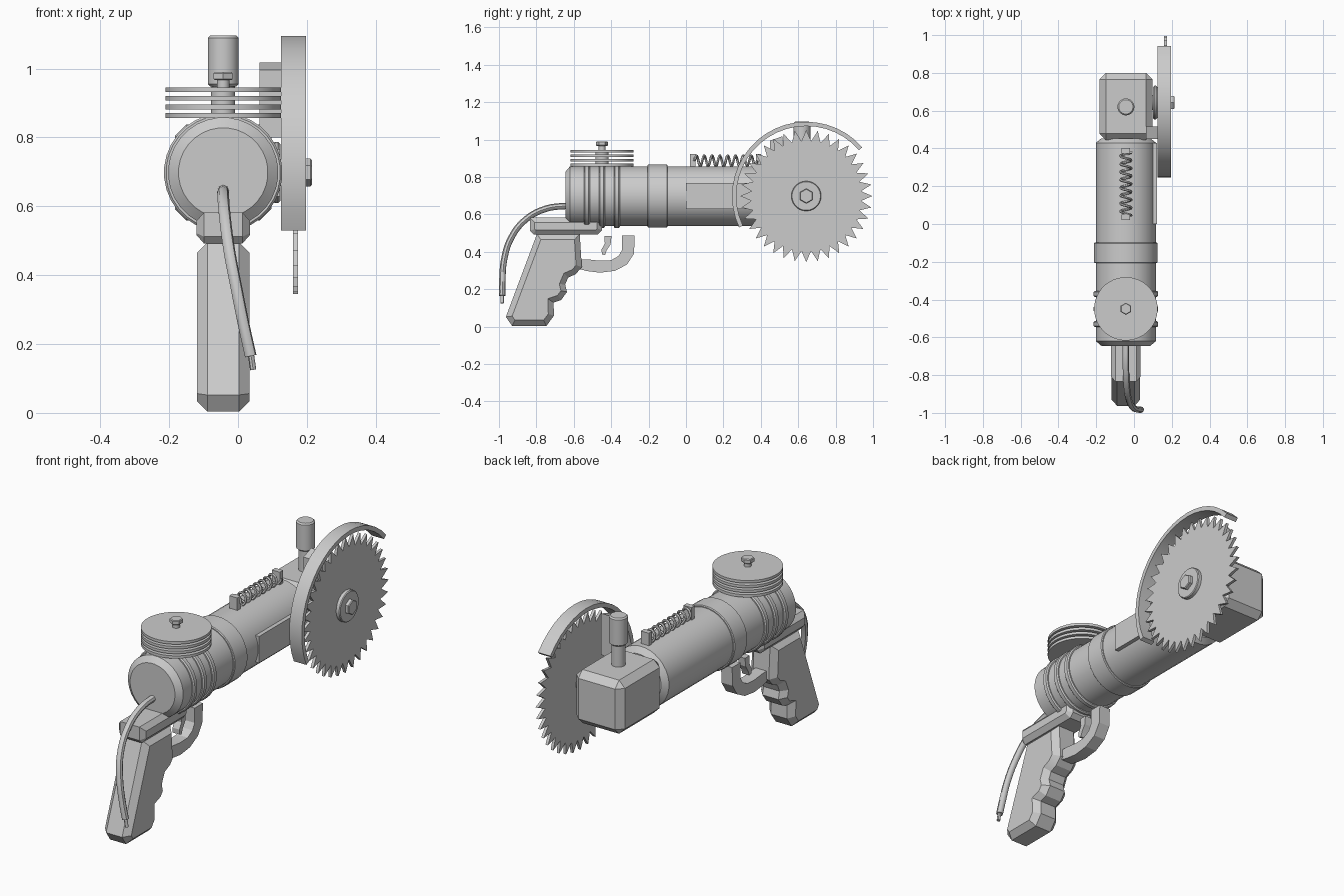
import bpy, bmesh, math
from mathutils import Vector, Matrix

if "Cube" in bpy.data.objects:
    bpy.data.objects.remove(bpy.data.objects["Cube"])

CX, CZ = -0.043, 0.698          # barrel axis
BY = 0.643                      # blade centre along y
grey = bpy.data.materials.new("plain_grey")
grey.diffuse_color = (0.6, 0.6, 0.6, 1)
grey.use_nodes = True
grey.node_tree.nodes["Principled BSDF"].inputs["Base Color"].default_value = grey.diffuse_color


def finish(name, bm, angle=30):
    bmesh.ops.recalc_face_normals(bm, faces=bm.faces)
    me = bpy.data.meshes.new(name)
    bm.to_mesh(me)
    bm.free()
    me.shade_smooth()
    me.set_sharp_from_angle(angle=math.radians(angle))
    me.materials.append(grey)
    ob = bpy.data.objects.new(name, me)
    bpy.context.collection.objects.link(ob)
    return ob


def lathe(name, profile, axis, centre, segs=32):
    """Closed solid of revolution: profile is (position along axis, radius)."""
    bm = bmesh.new()
    a = "xyz".index(axis)
    rings = []
    for t, r in profile:
        ring = []
        for i in range(segs):
            w = 2 * math.pi * (i + 0.5) / segs
            p = Vector(centre)
            p[a] = t
            p[(a + 1) % 3] += r * math.cos(w)
            p[(a + 2) % 3] += r * math.sin(w)
            ring.append(bm.verts.new(p))
        rings.append(ring)
    for r0, r1 in zip(rings, rings[1:]):
        for i in range(segs):
            j = (i + 1) % segs
            bm.faces.new((r0[i], r0[j], r1[j], r1[i]))
    bm.faces.new(rings[0])
    bm.faces.new(rings[-1])
    return finish(name, bm)


def disc(name, t0, t1, r, axis, centre, segs=32, bevel=0.0):
    prof = [(t0, r), (t1, r)]
    if bevel:
        prof = [(t0, r - bevel), (t0 + bevel, r), (t1 - bevel, r), (t1, r - bevel)]
    return lathe(name, prof, axis, centre, segs)


def prism(name, pts, x0, x1, inset=0.0, depth=0.0):
    """Side profile (y, z) extruded along x, caps optionally chamfered."""
    bm = bmesh.new()
    a = [bm.verts.new((x0, y, z)) for y, z in pts]
    b = [bm.verts.new((x1, y, z)) for y, z in pts]
    n = len(pts)
    caps = [bm.faces.new(a), bm.faces.new(b)]
    for i in range(n):
        bm.faces.new((a[i], a[(i + 1) % n], b[(i + 1) % n], b[i]))
    bmesh.ops.recalc_face_normals(bm, faces=bm.faces)
    if inset:
        for f in caps:
            bmesh.ops.inset_region(bm, faces=[f], thickness=inset, depth=depth,
                                   use_even_offset=True)
    return finish(name, bm, 20)


def box(name, lo, hi, bevel=0.0):
    bm = bmesh.new()
    lo, hi = Vector(lo), Vector(hi)
    bmesh.ops.create_cube(bm, size=1, matrix=Matrix.Translation((lo + hi) / 2)
                          @ Matrix.Diagonal((*(hi - lo), 1)))
    if bevel:
        bmesh.ops.bevel(bm, geom=bm.edges[:], offset=bevel, segments=1, affect='EDGES')
    return finish(name, bm, 20)


def tube(name, pts, radius, res=2, smooth_steps=1):
    """Round tube along a path, converted to a mesh."""
    cu = bpy.data.curves.new(name + "_path", 'CURVE')
    cu.dimensions = '3D'
    cu.bevel_depth = radius
    cu.bevel_resolution = res
    cu.use_fill_caps = True
    if smooth_steps > 1:
        sp = cu.splines.new('BEZIER')
        sp.bezier_points.add(len(pts) - 1)
        for bp, p in zip(sp.bezier_points, pts):
            bp.co = p
            bp.handle_left_type = bp.handle_right_type = 'AUTO'
        sp.resolution_u = smooth_steps
    else:
        sp = cu.splines.new('POLY')
        sp.points.add(len(pts) - 1)
        for sp_p, p in zip(sp.points, pts):
            sp_p.co = (*p, 1)
    tmp = bpy.data.objects.new(name + "_path", cu)
    bpy.context.collection.objects.link(tmp)
    dg = bpy.context.evaluated_depsgraph_get()
    bm = bmesh.new()
    bm.from_mesh(tmp.evaluated_get(dg).to_mesh())
    bpy.data.objects.remove(tmp)
    return finish(name, bm, 45)


# barrel body, collar band and cooling ribs
axis_c = (CX, 0, CZ)
lathe("motor_barrel", [(-0.645, 0.13), (-0.62, 0.16), (0.43, 0.16), (0.453, 0.13)], 'y', axis_c)
disc("collar_band", -0.207, -0.098, 0.169, 'y', axis_c, bevel=0.004)
for i in range(3):
    y = -0.53 + 0.08 * i
    disc(f"barrel_rib_{i + 1}", y - 0.016, y + 0.016, 0.172, 'y', axis_c, bevel=0.006)
box("side_plate", (0.05, 0.0, 0.628), (0.122, 0.43, 0.767))

# gear box with top knob
box("gear_box", (CX - 0.14, 0.445, 0.558), (CX + 0.14, 0.8, 0.838), 0.034)
knob_c = (CX, 0.62, 0)
disc("knob_stem", 0.82, 0.96, 0.034, 'z', knob_c, 24)
disc("knob", 0.948, 1.096, 0.045, 'z', knob_c, 24, 0.007)

# saw blade, hub and bolt
blade_c = (0, BY, CZ)
teeth = 36
outline = []
for i in range(teeth * 2):
    w = math.pi * i / teeth
    r = 0.353 if i % 2 == 0 else 0.295
    outline.append((BY + r * math.cos(w), CZ + r * math.sin(w)))
prism("saw_blade", outline, 0.159, 0.174)
disc("blade_axle", 0.08, 0.165, 0.04, 'x', blade_c, 24)
disc("inner_flange", 0.1, 0.124, 0.09, 'x', blade_c, 24, 0.008)
disc("outer_washer", 0.17, 0.195, 0.08, 'x', blade_c, 32, 0.004)
disc("blade_bolt", 0.19, 0.215, 0.04, 'x', blade_c, 6, 0.004)

# curved blade guard and its bracket
arc = [math.radians(41 + 164 * i / 20) for i in range(21)]
ring = [(BY + 0.397 * math.cos(w), CZ + 0.397 * math.sin(w)) for w in arc]
ring += [(BY + 0.374 * math.cos(w), CZ + 0.374 * math.sin(w)) for w in reversed(arc)]
prism("blade_guard", ring, 0.125, 0.197)
prism("guard_bracket", [(0.45, 0.8), (0.515, 0.8), (0.515, 1.017), (0.45, 0.995)], 0.063, 0.13)

# tension spring between two posts
for tag, y in (("rear", 0.036), ("front", 0.388)):
    box(f"spring_post_{tag}", (CX - 0.023, y - 0.014, 0.84), (CX + 0.023, y + 0.014, 0.922))
turns, steps = 8, 14
coil = []
for i in range(turns * steps + 1):
    w = 2 * math.pi * i / steps
    coil.append((CX + 0.028 * math.cos(w), 0.045 + 0.335 * i / (turns * steps),
                 0.886 + 0.028 * math.sin(w)))
tube("tension_spring", coil, 0.007, 1)

# stack of cooling discs with a bolt on top
stack_c = (CX, -0.449, 0)
for i in range(4):
    z = 0.857 + 0.0247 * i
    disc(f"cooling_disc_{i + 1}", z, z + 0.014, 0.168, 'z', stack_c, 40)
disc("disc_core", 0.83, 0.94, 0.035, 'z', stack_c, 24)
disc("disc_bolt_shank", 0.935, 0.97, 0.018, 'z', stack_c, 16)
disc("disc_bolt_head", 0.966, 0.99, 0.032, 'z', stack_c, 6, 0.004)

# grip with finger grooves, and its mount
prism("grip_mount", [(-0.834, 0.582), (-0.45, 0.582), (-0.45, 0.515), (-0.472, 0.492),
                     (-0.815, 0.492), (-0.834, 0.512)], CX - 0.056, CX + 0.056, 0.025, 0.022)
prism("grip", [(-0.797, 0.495), (-0.963, 0.052), (-0.93, 0.004), (-0.746, 0.004),
               (-0.706, 0.058), (-0.708, 0.128), (-0.668, 0.142), (-0.636, 0.185),
               (-0.646, 0.225), (-0.63, 0.262), (-0.59, 0.28), (-0.557, 0.318),
               (-0.568, 0.495)], CX - 0.046, CX + 0.046, 0.03, 0.03)

# trigger and trigger guard
prism("trigger", [(-0.437, 0.485), (-0.398, 0.485), (-0.403, 0.44), (-0.424, 0.408),
                  (-0.433, 0.382), (-0.45, 0.387), (-0.451, 0.413), (-0.434, 0.445)],
      CX - 0.02, CX + 0.02)
prism("trigger_guard", [(-0.6, 0.36), (-0.53, 0.36), (-0.46, 0.352), (-0.40, 0.355),
                        (-0.36, 0.378), (-0.342, 0.41), (-0.342, 0.487), (-0.274, 0.487),
                        (-0.278, 0.39), (-0.315, 0.332), (-0.38, 0.298), (-0.46, 0.288),
                        (-0.53, 0.297), (-0.6, 0.315)], CX - 0.032, CX + 0.032)

# power cable with a bare end
tube("power_cable", [(CX, -0.62, 0.647), (CX, -0.75, 0.63), (-0.038, -0.86, 0.57),
                     (-0.025, -0.937, 0.47), (-0.004, -0.972, 0.36), (0.018, -0.982, 0.25),
                     (0.037, -0.983, 0.165)], 0.017, 2, 5)
tube("cable_end", [(0.036, -0.983, 0.18), (0.044, -0.983, 0.125)], 0.009)
